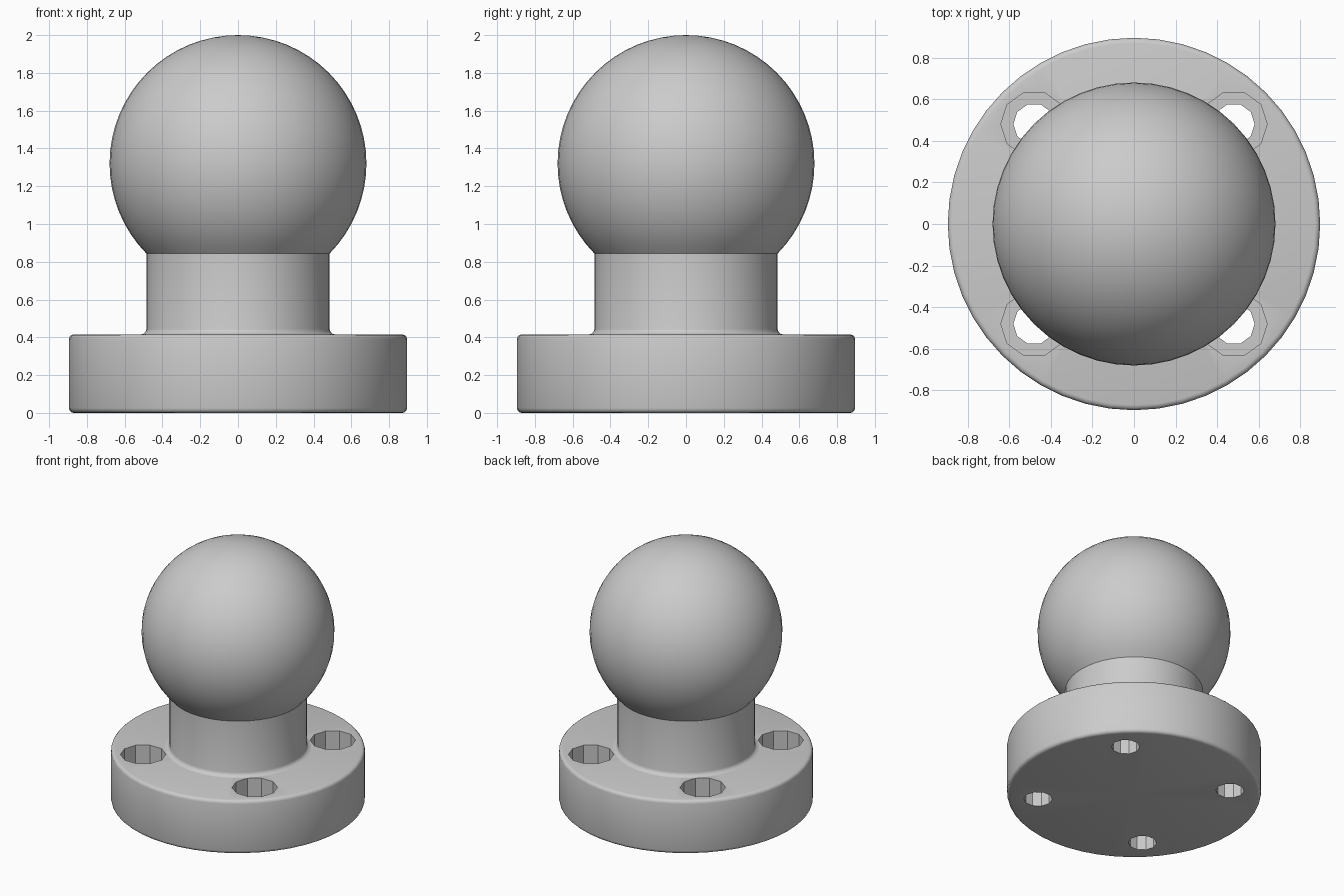
import bpy, bmesh
from math import pi, sin, cos, sqrt, asin, radians
from mathutils import Matrix, Vector

default_cube = bpy.data.objects.get("Cube")
if default_cube:
    bpy.data.objects.remove(default_cube, do_unlink=True)

BASE_R, BASE_TOP = 0.895, 0.415
NECK_R = 0.485
BALL_R, BALL_Z = 0.68, 1.32
HOLE_OFFSET = 0.48

grey = bpy.data.materials.new("plain grey")
grey.use_nodes = True
colour = (0.6, 0.6, 0.6, 1)
grey.diffuse_color = colour
grey.node_tree.nodes["Principled BSDF"].inputs["Base Color"].default_value = colour


def arc(cx, cz, r, start, end, steps):
    """Points (radius, height) along an arc, angles in radians."""
    angles = [start + (end - start) * i / steps for i in range(steps + 1)]
    return [(cx + r * cos(a), cz + r * sin(a)) for a in angles]


def lathe(name, profile, sides, centres=((0, 0),)):
    """Spin a profile, listed from bottom to top, around each centre."""
    bm = bmesh.new()
    for cx, cy in centres:
        rings = []
        for r, z in profile:
            count = 1 if r < 1e-5 else sides
            rings.append([bm.verts.new((cx + r * cos(2 * pi * i / sides),
                                        cy + r * sin(2 * pi * i / sides), z))
                          for i in range(count)])
        for low, high in zip(rings, rings[1:]):
            for i in range(sides):
                j = (i + 1) % sides
                if len(low) == 1:
                    bm.faces.new((low[0], high[j], high[i]))
                elif len(high) == 1:
                    bm.faces.new((low[i], low[j], high[0]))
                else:
                    bm.faces.new((low[i], low[j], high[j], high[i]))
    mesh = bpy.data.meshes.new(name)
    bm.to_mesh(mesh)
    bm.free()
    mesh.materials.append(grey)
    obj = bpy.data.objects.new(name, mesh)
    bpy.context.collection.objects.link(obj)
    return obj


def activate(obj):
    bpy.ops.object.select_all(action='DESELECT')
    obj.select_set(True)
    bpy.context.view_layer.objects.active = obj


# Round base with softened rims
rim = 0.025
base_profile = ([(0, 0)]
                + arc(BASE_R - rim, rim, rim, -pi / 2, 0, 3)
                + arc(BASE_R - rim, BASE_TOP - rim, rim, 0, pi / 2, 3)
                + [(0, BASE_TOP)])
base = lathe("base", base_profile, 48)

# Four counterbored screw holes
hole_profile = [(0, -0.1), (0.1, -0.1), (0.1, 0.19),
                (0.16, 0.19), (0.16, 0.6), (0, 0.6)]
corners = [(sx * HOLE_OFFSET, sy * HOLE_OFFSET) for sx in (-1, 1) for sy in (-1, 1)]
cutter = lathe("screw_hole_cutter", hole_profile, 10, corners)
cutter.hide_render = True
activate(base)
cut = base.modifiers.new("screw holes", 'BOOLEAN')
cut.operation = 'DIFFERENCE'
cut.solver = 'EXACT'
cut.object = cutter
bpy.ops.object.modifier_apply(modifier=cut.name)
bpy.data.objects.remove(cutter, do_unlink=True)

# Neck with a small fillet at its foot
fillet = 0.03
joint_z = BALL_Z - sqrt(BALL_R ** 2 - NECK_R ** 2)
neck_profile = (arc(NECK_R + fillet, BASE_TOP + fillet, fillet, 1.5 * pi, pi, 3)
                + [(NECK_R, joint_z)])
neck = lathe("neck", neck_profile, 48)

# Ball, open where it meets the neck
start = -asin((BALL_Z - joint_z) / BALL_R)
ball_profile = arc(0, BALL_Z, BALL_R, start, pi / 2, 24)
ball = lathe("ball", ball_profile, 48)

for part in (base, neck, ball):
    activate(part)
    bpy.ops.object.shade_smooth_by_angle(angle=radians(32))
